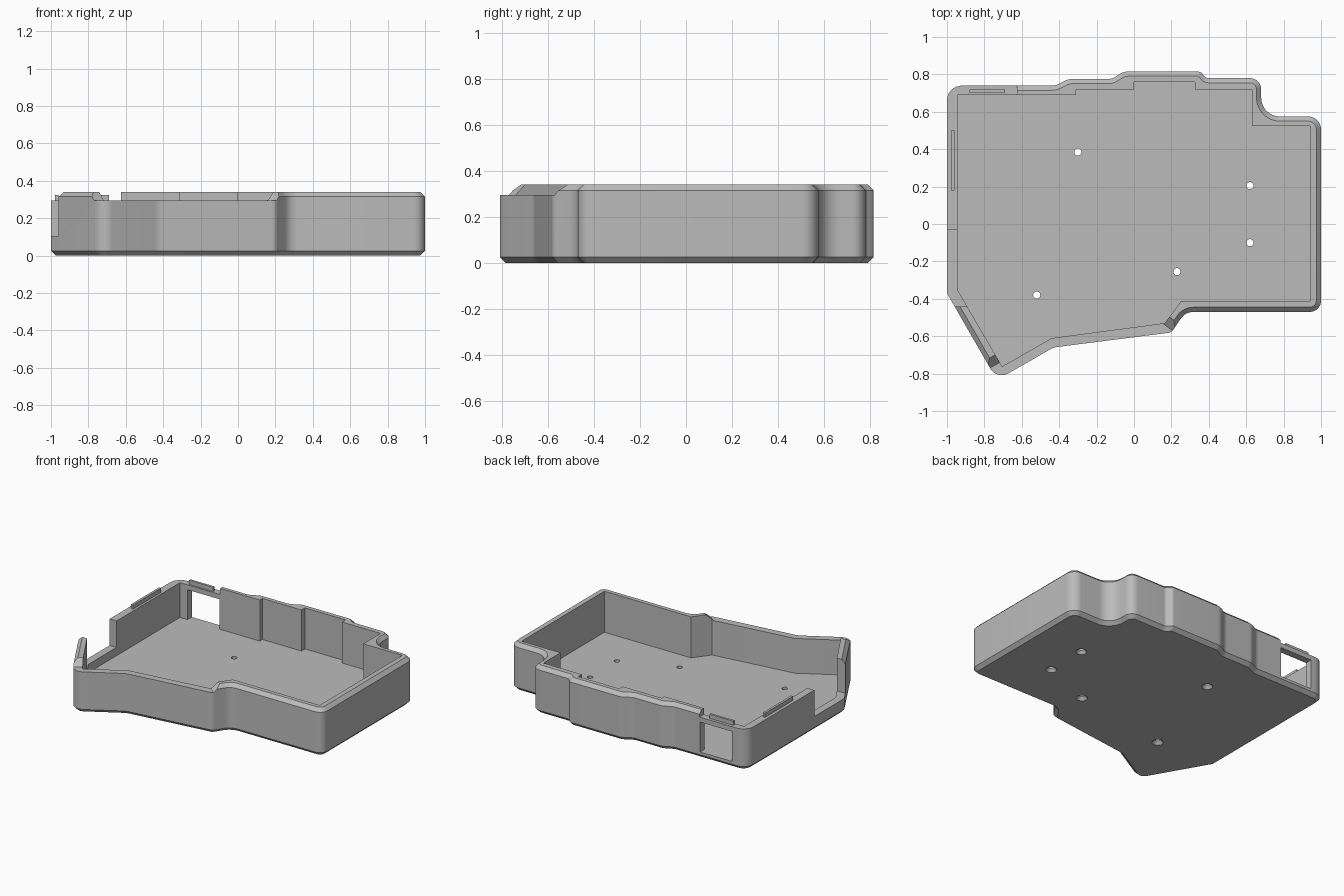
import bpy, bmesh, math
from mathutils import Vector

if "Cube" in bpy.data.objects:
    bpy.data.objects.remove(bpy.data.objects["Cube"])

TOP, LOW, FLOOR, CHAMFER = 0.34, 0.295, 0.045, 0.025

grey = bpy.data.materials.new("plain_grey")
grey.use_nodes = True
grey.diffuse_color = (0.5, 0.5, 0.5, 1)
grey.node_tree.nodes["Principled BSDF"].inputs["Base Color"].default_value = (0.5, 0.5, 0.5, 1)


def rounded(corners, steps=8):
    """Outline with every (x, y, radius) corner replaced by an arc."""
    out = []
    for i, (x, y, r) in enumerate(corners):
        p = Vector((x, y))
        a = (Vector(corners[i - 1][:2]) - p).normalized()
        b = (Vector(corners[(i + 1) % len(corners)][:2]) - p).normalized()
        half = a.angle(b) / 2
        centre = p + (a + b).normalized() * r / math.sin(half)
        start = p + a * r / math.tan(half) - centre
        end = p + b * r / math.tan(half) - centre
        sweep = math.pi - 2 * half
        for k in range(steps + 1):
            t = k / steps
            v = start * math.sin((1 - t) * sweep) + end * math.sin(t * sweep)
            out.append(centre + v / math.sin(sweep))
    return out


def inset(points, d):
    """Move a counterclockwise outline inward by d."""
    out = []
    for i, p in enumerate(points):
        e1 = (p - points[i - 1]).normalized()
        e2 = (points[(i + 1) % len(points)] - p).normalized()
        n1, n2 = Vector((-e1.y, e1.x)), Vector((-e2.y, e2.x))
        out.append(p + (n1 + n2) * d / (1 + n1.dot(n2)))
    return out


def loft(name, rings):
    """Closed solid through (outline, z) rings of equal length."""
    bm = bmesh.new()
    loops = [[bm.verts.new((p[0], p[1], z)) for p in pts] for pts, z in rings]
    n = len(loops[0])
    bm.faces.new(loops[0][::-1])
    bm.faces.new(loops[-1])
    for lo, hi in zip(loops, loops[1:]):
        for i in range(n):
            j = (i + 1) % n
            bm.faces.new((lo[i], lo[j], hi[j], hi[i]))
    bmesh.ops.recalc_face_normals(bm, faces=bm.faces)
    mesh = bpy.data.meshes.new(name)
    bm.to_mesh(mesh)
    bm.free()
    mesh.materials.append(grey)
    ob = bpy.data.objects.new(name, mesh)
    bpy.context.collection.objects.link(ob)
    return ob


def box(name, x0, x1, y0, y1, z0, z1):
    pts = [(x0, y0), (x1, y0), (x1, y1), (x0, y1)]
    return loft(name, [(pts, z0), (pts, z1)])


def circle(x, y, r, n=24):
    return [(x + r * math.cos(k * math.tau / n), y + r * math.sin(k * math.tau / n)) for k in range(n)]


def cut(target, cutter):
    bpy.ops.object.select_all(action='DESELECT')
    bpy.context.view_layer.objects.active = target
    target.select_set(True)
    mod = target.modifiers.new("cut", 'BOOLEAN')
    mod.operation, mod.solver, mod.object = 'DIFFERENCE', 'EXACT', cutter
    bpy.ops.object.modifier_apply(modifier=mod.name)
    bpy.data.objects.remove(cutter)


# Outer shell with chamfered bottom and top rims
outer = rounded([
    (-0.733, -0.834, 0.07), (-0.43, -0.66, 0.1), (0.20, -0.58, 0.04), (0.275, -0.47, 0.08),
    (1, -0.47, 0.06), (1, 0.575, 0.07), (0.68, 0.575, 0.1), (0.68, 0.78, 0.06),
    (0.385, 0.78, 0.03), (0.355, 0.815, 0.03), (-0.055, 0.815, 0.08), (-0.12, 0.775, 0.08),
    (-0.35, 0.775, 0.08), (-0.42, 0.74, 0.08), (-1, 0.74, 0.08), (-1, -0.37, 0.05)])
rim = inset(outer, CHAMFER)
case = loft("case_tray", [(rim, 0), (outer, CHAMFER), (outer, TOP - CHAMFER), (rim, TOP)])

# Inner cavity with sharp, stepped walls
inner = [(-0.945, 0.69), (-0.945, -0.35), (-0.705, -0.762), (-0.44, -0.61), (0.165, -0.53),
         (0.25, -0.415), (0.94, -0.415), (0.94, 0.525), (0.63, 0.525), (0.63, 0.72),
         (0.325, 0.72), (0.325, 0.76), (0, 0.76), (0, 0.72), (-0.31, 0.72), (-0.31, 0.69)]
cut(case, loft("cavity_cutter", [(inner, FLOOR), (inner, 0.5)]))

# Lowered front wall with a ramp at each end
low = [(-0.9, -0.95), (0.345, -0.95), (0.345, -0.675), (0.105, -0.495), (-0.44, -0.58), (-0.875, -0.83)]
right_shift, left_shift = Vector((0.04, 0.053)), Vector((-0.03, 0.055))
high = [Vector(p) + (right_shift if p[0] > 0 else left_shift) for p in low]
cut(case, loft("front_cutter", [(low, LOW), (high, 0.355)]))

# Lowered back right corner, side opening and back window
cut(case, box("corner_cutter", -1.1, -0.625, -0.2, 0.9, LOW, 0.5))
cut(case, box("side_opening_cutter", -1.1, -0.85, -0.44, -0.03, 0.105, 0.5))
cut(case, box("window_cutter", -0.885, -0.63, 0.6, 0.9, FLOOR, 0.26))

# Countersunk screw holes in the floor
for x, y in [(-0.3, 0.385), (0.62, 0.205), (0.62, -0.1), (0.23, -0.255), (-0.52, -0.38)]:
    wide, narrow = circle(x, y, 0.037), circle(x, y, 0.019)
    cut(case, loft("screw_cutter", [(wide, -0.01), (wide, 0), (narrow, 0.022), (narrow, 0.1)]))

# Locating tabs on the lowered rims
box("side_tab", -0.978, -0.961, 0.18, 0.5, LOW - 0.01, 0.325)
box("back_tab", -0.88, -0.69, 0.702, 0.719, LOW - 0.01, 0.325)

# Smooth curved walls, sharp edges
bpy.ops.object.select_all(action='DESELECT')
case.select_set(True)
bpy.context.view_layer.objects.active = case
bpy.ops.object.shade_smooth_by_angle(angle=math.radians(25))
